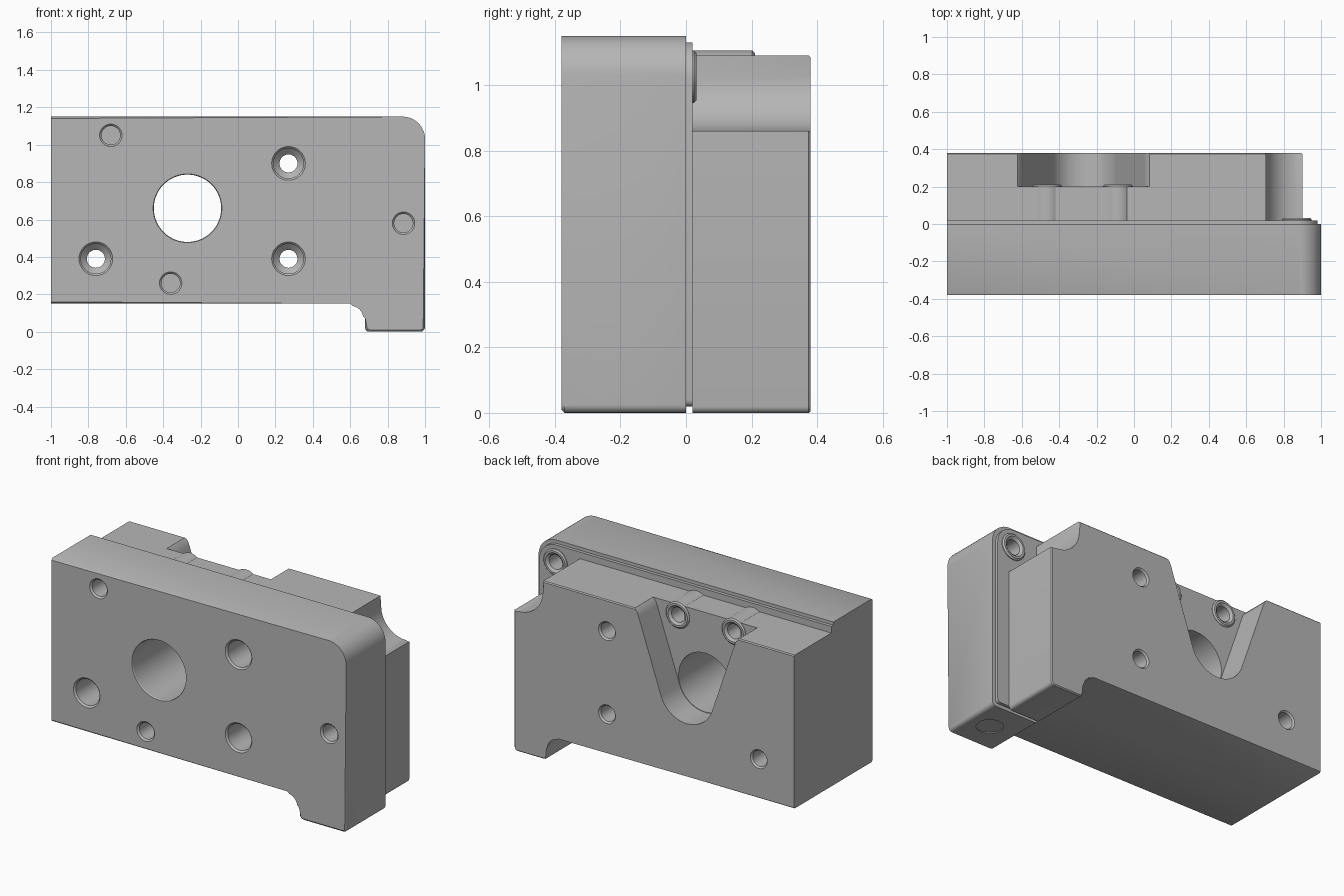
import bpy, bmesh
from math import cos, sin, radians, tau

if "Cube" in bpy.data.objects:
    bpy.data.objects.remove(bpy.data.objects["Cube"])

GREY = (0.47, 0.47, 0.47, 1)
metal = bpy.data.materials.new("plain grey metal")
metal.use_nodes = True
metal.diffuse_color = GREY
metal.node_tree.nodes["Principled BSDF"].inputs["Base Color"].default_value = GREY


def finish(name, bm):
    bmesh.ops.recalc_face_normals(bm, faces=bm.faces)
    mesh = bpy.data.meshes.new(name)
    bm.to_mesh(mesh)
    bm.free()
    mesh.materials.append(metal)
    ob = bpy.data.objects.new(name, mesh)
    bpy.context.collection.objects.link(ob)
    return ob


def arc(cx, cz, r, start, end, steps=8):
    angles = [radians(start + (end - start) * i / steps) for i in range(steps + 1)]
    return [(cx + r * cos(a), cz + r * sin(a)) for a in angles]


def prism(name, outline, y0, y1, bevel_y=None, bevel=0.01):
    """Extrude an x-z outline along y, optionally chamfering one end."""
    bm = bmesh.new()
    front = [bm.verts.new((x, y0, z)) for x, z in outline]
    back = [bm.verts.new((x, y1, z)) for x, z in outline]
    bm.faces.new(front)
    bm.faces.new(back[::-1])
    n = len(outline)
    for i in range(n):
        j = (i + 1) % n
        bm.faces.new((front[i], back[i], back[j], front[j]))
    if bevel_y is not None:
        edges = [e for e in bm.edges
                 if all(abs(v.co.y - bevel_y) < 1e-5 for v in e.verts)
                 and not all(v.co.x < -0.999 for v in e.verts)]
        bmesh.ops.bevel(bm, geom=edges, offset=bevel, segments=1,
                        affect='EDGES', clamp_overlap=True)
    return finish(name, bm)


def turned(name, x, z, profile, sides=48):
    """Solid of revolution about a y axis; profile holds (radius, y)."""
    bm = bmesh.new()
    rings = [[bm.verts.new((x + r * cos(tau * i / sides), y, z + r * sin(tau * i / sides)))
              for i in range(sides)] for r, y in profile]
    for a, b in zip(rings, rings[1:]):
        for i in range(sides):
            j = (i + 1) % sides
            bm.faces.new((a[i], a[j], b[j], b[i]))
    bm.faces.new(rings[0])
    bm.faces.new(rings[-1][::-1])
    return finish(name, bm)


def activate(ob):
    bpy.ops.object.select_all(action='DESELECT')
    ob.select_set(True)
    bpy.context.view_layer.objects.active = ob


def cut(ob, cutters):
    activate(ob)
    for c in cutters:
        mod = ob.modifiers.new("cut", 'BOOLEAN')
        mod.operation = 'DIFFERENCE'
        mod.solver = 'EXACT'
        mod.object = c
        bpy.ops.object.modifier_apply(modifier=mod.name)


def underside(left, right, low, r):
    """Lower outline: straight base, concave fillet, then the foot."""
    return ([(-1, 0.15)] + arc(0.6, 0.07, 0.08, 90, 0)
            + arc(left + r, low + r, r, 180, 270, 4)
            + arc(right - r, low + r, r, 270, 360, 4))


# Main bodies
plate = prism("front_plate", underside(0.68, 1, 0, 0.025)
              + arc(0.88, 1.03, 0.12, 0, 90, 12) + [(-1, 1.15)],
              -0.38, 0, bevel_y=-0.38)
rim = prism("stepped_rim", underside(0.68, 0.98, 0.02, 0.02)
            + arc(0.87, 1.02, 0.11, 0, 90, 12) + [(-1, 1.13)], 0, 0.02)
block = prism("rear_block", underside(0.68, 0.9, 0, 0.02) + [(0.9, 0.86)]
              + arc(0.87, 1.025, 0.165, 270, 180, 12)
              + [(0.705, 1.09), (-1, 1.09)], 0.02, 0.38, bevel_y=0.38, bevel=0.006)

# Through bore and stepped bolt holes
through = [turned("bore_cutter", -0.27, 0.66,
                  [(0.19, -0.39), (0.18, -0.374), (0.18, 0.3)], 72)]
for x, z in ((0.27, 0.9), (0.27, 0.39), (-0.76, 0.39)):
    through.append(turned("bolt_cutter", x, z, [
        (0.1, -0.39), (0.08, -0.37), (0.08, -0.1), (0.048, -0.07),
        (0.048, 0.37), (0.066, 0.39)]))

# Blind dowel holes in the front, and one up into the foot
blind = [turned("dowel_cutter", x, z, [(0.07, -0.39), (0.05, -0.37), (0.05, -0.18)])
         for x, z in ((-0.68, 1.05), (0.885, 0.58), (-0.36, 0.26))]
foot_hole = turned("foot_cutter", 0, 0, [(0.08, -0.01), (0.068, 0.01), (0.068, 0.3)])
foot_hole.rotation_euler.x = radians(90)
foot_hole.location = (0.86, -0.19, 0)
foot_hole.scale.y = -1
blind.append(foot_hole)

# V-shaped pocket with a round bottom and softened upper corners
flare = [(0.325, 1.045), (0.335, 1.07), (0.355, 1.092), (0.355, 1.2)]
pocket = prism("pocket_cutter", arc(-0.27, 0.66, 0.183, 199, 341, 24)
               + [(-0.27 + x, z) for x, z in flare]
               + [(-0.27 - x, z) for x, z in reversed(flare)], 0.2, 0.5)

# Ringed bosses with blind bores, set into the parts behind them
sockets = []
bosses = []
for name, x, y in (("left_pocket_boss", -0.085, 0.21),
                   ("right_pocket_boss", -0.465, 0.21),
                   ("corner_boss", 0.87, 0.032)):
    root = y - 0.17
    bosses.append(turned(name, x, 1.025, [
        (0.06, root), (0.06, y - 0.03), (0.08, y - 0.03), (0.08, y - 0.008),
        (0.072, y), (0.06, y), (0.045, y - 0.012), (0.045, root + 0.01)]))
    sockets.append(turned("socket_cutter", x, 1.025, [(0.06, root), (0.06, y + 0.1)]))
    if y > 0.1:
        bosses.append(turned(name + "_barrel", x, 1.025, [
            (0.08, 0.02), (0.08, y - 0.025), (0.061, y - 0.025), (0.061, root)]))

bpy.context.view_layer.update()
cut(plate, through + blind + sockets[2:])
cut(rim, through + sockets[2:])
cut(block, through + [pocket] + sockets[:2])

for c in through + blind + sockets + [pocket]:
    bpy.data.objects.remove(c)

for ob in [plate, rim, block] + bosses:
    activate(ob)
    bpy.ops.object.shade_smooth_by_angle(angle=radians(30))
